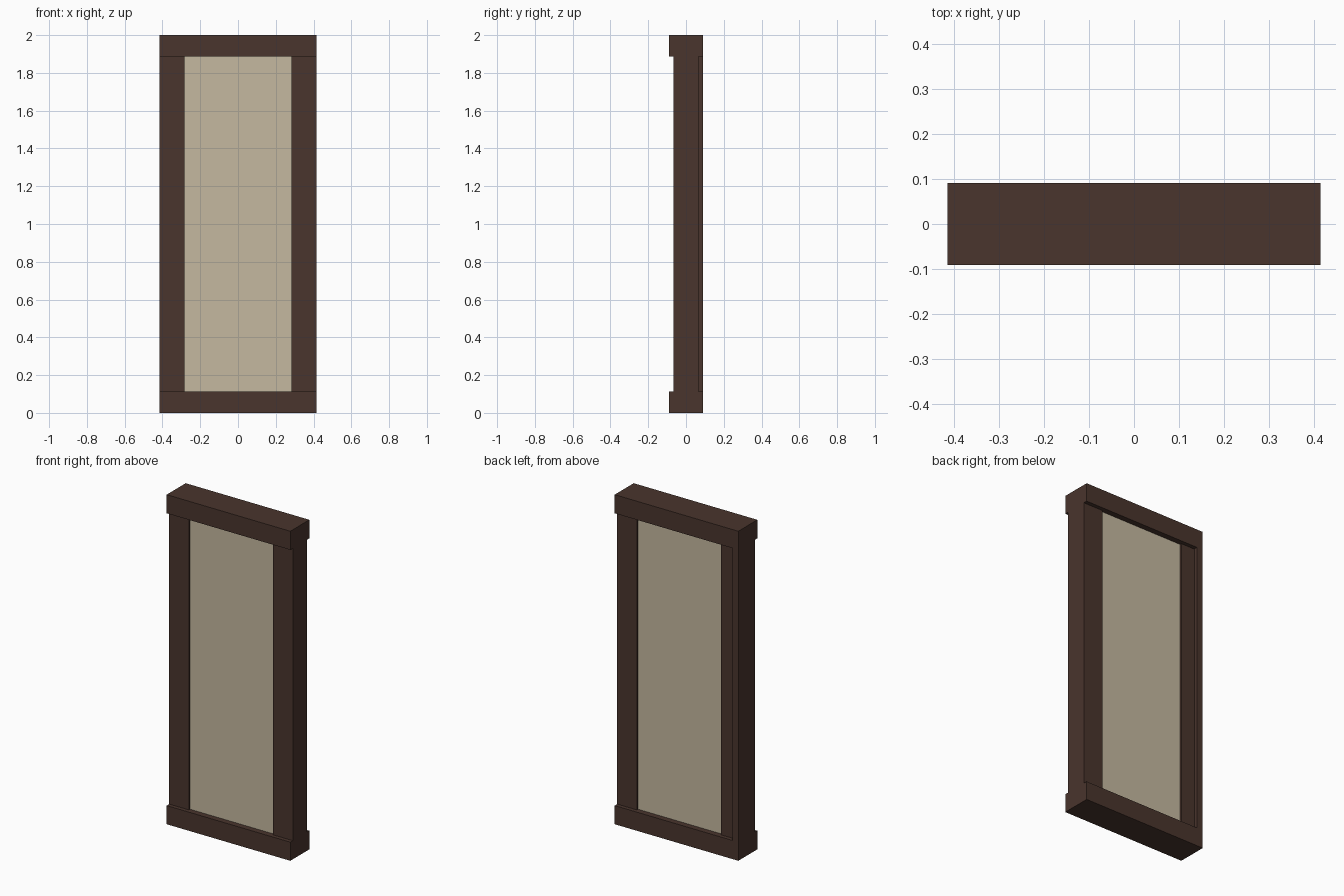
import bpy, bmesh

if "Cube" in bpy.data.objects:
    bpy.data.objects.remove(bpy.data.objects["Cube"])


def material(name, rgb):
    m = bpy.data.materials.new(name)
    m.diffuse_color = (*rgb, 1.0)
    m.use_nodes = True
    m.node_tree.nodes["Principled BSDF"].inputs["Base Color"].default_value = m.diffuse_color
    return m


wood = material("dark brown wood", (0.067, 0.035, 0.026))
cream = material("cream panel", (0.558, 0.485, 0.350))


def box(name, lo, hi, mat):
    """Axis-aligned box between two corners."""
    bm = bmesh.new()
    bmesh.ops.create_cube(bm, size=1)
    for v in bm.verts:
        v.co = [(a + b) / 2 + c * (b - a) for a, b, c in zip(lo, hi, v.co)]
    mesh = bpy.data.meshes.new(name)
    bm.to_mesh(mesh)
    bm.free()
    mesh.materials.append(mat)
    ob = bpy.data.objects.new(name, mesh)
    bpy.context.collection.objects.link(ob)
    return ob


W, D, H = 0.415, 0.091, 2.0      # half width, half depth, height
RAIL = 0.113                     # rail height
INNER = 0.283                    # half width of the opening
STILE_D = 0.067                  # half depth of the stiles
PANEL_D = 0.056                  # half depth of the panel

# Rails across the bottom and top
box("bottom_rail", (-W, -D, 0), (W, D, RAIL), wood)
box("top_rail", (-W, -D, H - RAIL), (W, D, H), wood)

# Upright stiles, set back from the rails
box("left_stile", (-W, -STILE_D, RAIL), (-INNER, STILE_D, H - RAIL), wood)
box("right_stile", (INNER, -STILE_D, RAIL), (W, STILE_D, H - RAIL), wood)

# Strip along the back left edge, flush with the rails
box("back_edge_strip", (-W, STILE_D, RAIL), (-W + 0.04, D, H - RAIL), wood)

# Infill panel
box("panel", (-INNER, -PANEL_D, RAIL), (INNER, PANEL_D, H - RAIL), cream)
